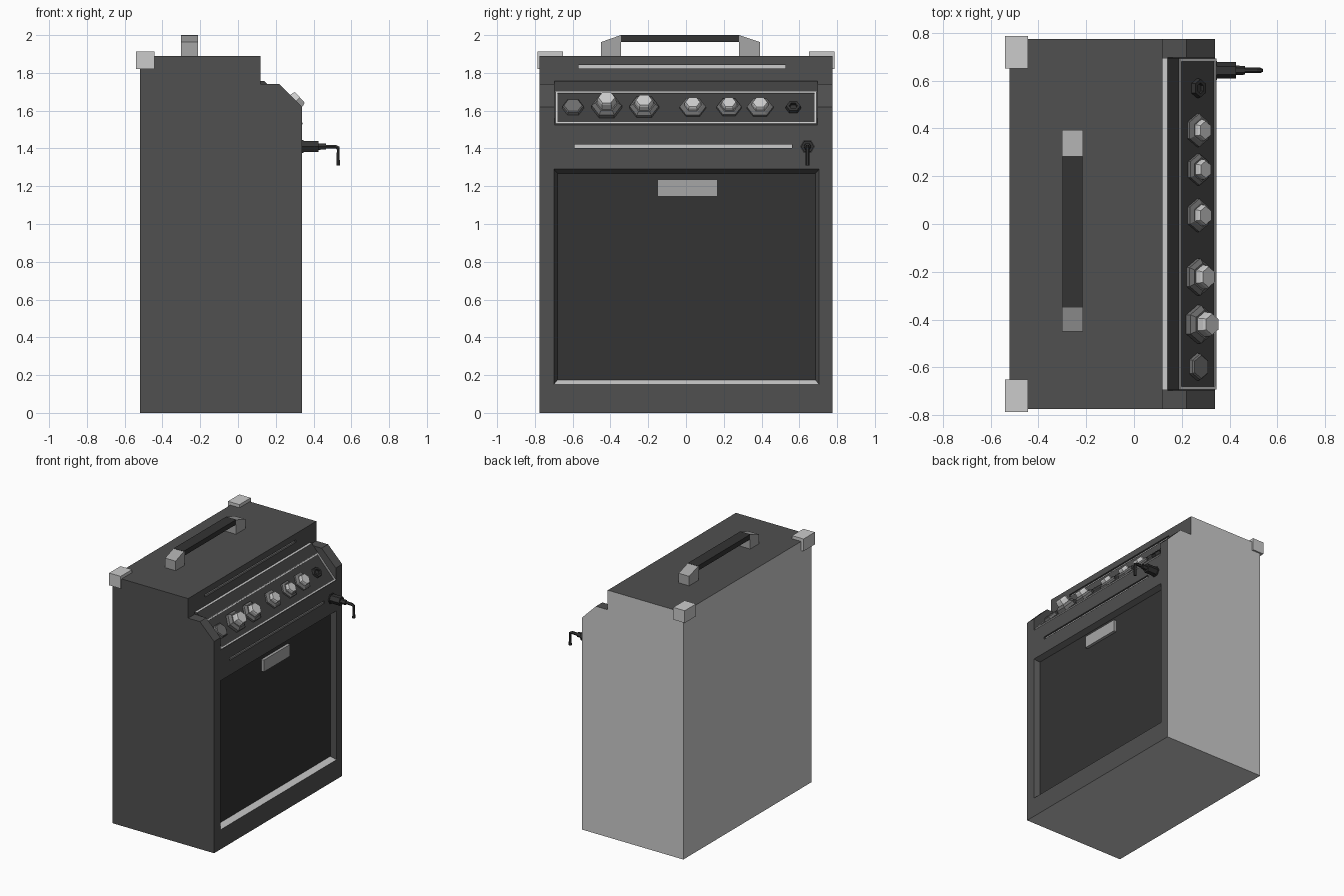
import bpy, bmesh, math
from mathutils import Vector

if "Cube" in bpy.data.objects:
    bpy.data.objects.remove(bpy.data.objects["Cube"])


def mat(name, v):
    m = bpy.data.materials.new(name)
    m.diffuse_color = (v, v, v, 1)
    m.use_nodes = True
    m.node_tree.nodes["Principled BSDF"].inputs["Base Color"].default_value = m.diffuse_color
    return m


DARK = mat("dark_covering", 0.08)
BLACK = mat("black", 0.033)
PANEL = mat("panel_grey", 0.05)
MID = mat("mid_grey", 0.38)
KNOB = mat("knob_grey", 0.16)
LIGHT = mat("light_grey", 0.8)


def finish(name, bm, m):
    bmesh.ops.recalc_face_normals(bm, faces=bm.faces)
    me = bpy.data.meshes.new(name)
    bm.to_mesh(me)
    bm.free()
    ob = bpy.data.objects.new(name, me)
    bpy.context.collection.objects.link(ob)
    if m:
        me.materials.append(m)
    return ob


def rings(name, loops, m):
    """Closed solid through a list of equal-length point loops."""
    bm = bmesh.new()
    vs = [[bm.verts.new(p) for p in loop] for loop in loops]
    n = len(vs[0])
    for a, b in zip(vs, vs[1:]):
        for i in range(n):
            j = (i + 1) % n
            bm.faces.new((a[i], a[j], b[j], b[i]))
    bm.faces.new(vs[0])
    bm.faces.new(vs[-1])
    return finish(name, bm, m)


def prism(name, xz, y0, y1, m):
    return rings(name, [[(x, y, z) for x, z in xz] for y in (y0, y1)], m)


def rect(x, y0, y1, z0, z1):
    return [(x, y0, z0), (x, y1, z0), (x, y1, z1), (x, y0, z1)]


def box(name, x0, x1, y0, y1, z0, z1, m):
    return rings(name, [rect(x0, y0, y1, z0, z1), rect(x1, y0, y1, z0, z1)], m)


def hexes(name, c, d, steps, m):
    """Six-sided turned part along d; steps are (height, radius)."""
    d, y = Vector(d), Vector((0, 1, 0))
    u = d.cross(y)
    ang = [k * math.pi / 3 for k in range(6)]
    return rings(name, [[Vector(c) + d * h + (y * math.cos(a) + u * math.sin(a)) * r
                         for a in ang] for h, r in steps], m)


# cabinet with cheeks, then cut panel bay, grille recess and two grooves
cabinet = prism("cabinet", [(-.52, 0), (.34, 0), (.34, 1.62), (.22, 1.74),
                            (.12, 1.74), (.12, 1.89), (-.52, 1.89)], -.775, .775, DARK)
cutters = [
    prism("bay_cutter", [(.14, 1.77), (.14, 1.735), (.185, 1.697), (.36, 1.503),
                         (.36, 1.77)], -.697, .697, None),
    rings("grille_cutter", [rect(.30, -.68, .685, .175, 1.268),
                            rect(.34, -.70, .705, .15, 1.29),
                            rect(.36, -.70, .705, .15, 1.29)], None),
    box("lower_groove_cutter", .322, .36, -.59, .56, 1.403, 1.422, None),
    box("upper_groove_cutter", .102, .16, -.57, .527, 1.823, 1.842, None),
]
bpy.context.view_layer.objects.active = cabinet
for c in cutters:
    mod = cabinet.modifiers.new(c.name, 'BOOLEAN')
    mod.operation, mod.solver, mod.object = 'DIFFERENCE', 'EXACT', c
    bpy.ops.object.modifier_apply(modifier=mod.name)
for c in cutters:
    bpy.data.objects.remove(c)

# bare back, far side, base and lower grille lip
me = cabinet.data
me.materials.clear()
me.materials.append(DARK)
me.materials.append(LIGHT)
for p in me.polygons:
    n, c = p.normal, p.center
    bare = n.x < -.9 or n.z < -.9 and c.z < .01 or n.y > .9 and c.y > .77
    lip = n.z > .4 and c.z < .2
    p.material_index = 1 if bare or lip else 0

# groove inlays, grille cloth and plate
box("lower_inlay", .318, .326, -.59, .56, 1.403, 1.422, LIGHT)
box("upper_inlay", .098, .106, -.57, .527, 1.823, 1.842, LIGHT)
box("grille_cloth", .295, .303, -.68, .685, .175, 1.268, BLACK)
box("name_plate", .30, .325, -.15, .167, 1.145, 1.235, MID)

# ledge above the panel
ledge = prism("panel_ledge", [(.115, 1.69), (.115, 1.757), (.14, 1.757), (.188, 1.70),
                              (.17, 1.69)], -.695, .695, PANEL)
ledge.data.materials.append(LIGHT)
for p in ledge.data.polygons:
    if p.normal.z > .9:
        p.material_index = 1

# sloped control panel and its frame
N = Vector((.742, 0, .67))
S = Vector((.67, 0, -.742))
C = Vector((.2625, 0, 1.611))


def slab(name, s0, s1, y0, y1, h, m):
    q = [C + S * s + N * k for s, k in ((s0, -.004), (s1, -.004), (s1, h), (s0, h))]
    return prism(name, [(v.x, v.z) for v in q], y0, y1, m)


slab("control_panel", -.112, .112, -.69, .69, .003, PANEL)
slab("frame_top", -.114, -.104, -.692, .692, .008, LIGHT)
slab("frame_bottom", .104, .114, -.692, .692, .008, LIGHT)
for s in (-1, 1):
    y0, y1 = sorted((s * .68, s * .692))
    slab("frame_end", -.104, .104, y0, y1, .008, LIGHT)

# knobs: y, radius, height
for i, (y, r, h) in enumerate([(-.42, .08, .088), (-.222, .078, .068), (.036, .07, .052),
                               (.228, .066, .052), (.392, .07, .05)]):
    c = C + Vector((0, y, 0))
    hexes(f"knob_base_{i}", c, N, [(0, r), (h * .3, r), (h * .5, r * .75)], KNOB)
    hexes(f"knob_cap_{i}", c, N, [(h * .45, r * .65), (h * .85, r * .62), (h, r * .55)], LIGHT)
hexes("switch", C + Vector((0, -.598, 0)), N, [(0, .058), (.02, .055), (.026, .048)], KNOB)
hexes("jack_socket", C + Vector((0, .568, 0)), N,
      [(0, .042), (.022, .038), (.022, .022), (.006, .022)], BLACK)

# plug and hanging lead
P = (.335, .643, 1.41)
hexes("plug_socket", P, (1, 0, 0), [(0, .04), (.012, .04)], BLACK)
hexes("plug", P, (1, 0, 0), [(0, .034), (.092, .034), (.092, .02), (.13, .018)], BLACK)
path = [((.46, 1.41), (0, 1)), ((.515, 1.41), (0, 1)), ((.53, 1.402), (.7, .7)),
        ((.53, 1.31), (1, 0))]
r = .011
rings("lead", [[(x + r * math.sin(k * math.pi / 3) * ux, .643 + r * math.cos(k * math.pi / 3),
                 z + r * math.sin(k * math.pi / 3) * uz) for k in range(6)]
               for (x, z), (ux, uz) in path], BLACK)

# carrying handle
box("handle_grip", -.30, -.215, -.35, .285, 1.963, 2.0, BLACK)
for a, b in ((-.45, -.345), (.393, .28)):
    yz = [(a, 1.885), (b, 1.885), (b, 2.0), (a, 1.963)]
    rings("handle_mount", [[(x, y, z) for y, z in yz] for x in (-.302, -.213)], MID)

# rear corner caps
for s in (-1, 1):
    y0, y1 = sorted((s * .65, s * .787))
    box("corner_cap", -.54, -.443, y0, y1, 1.82, 1.914, LIGHT)
